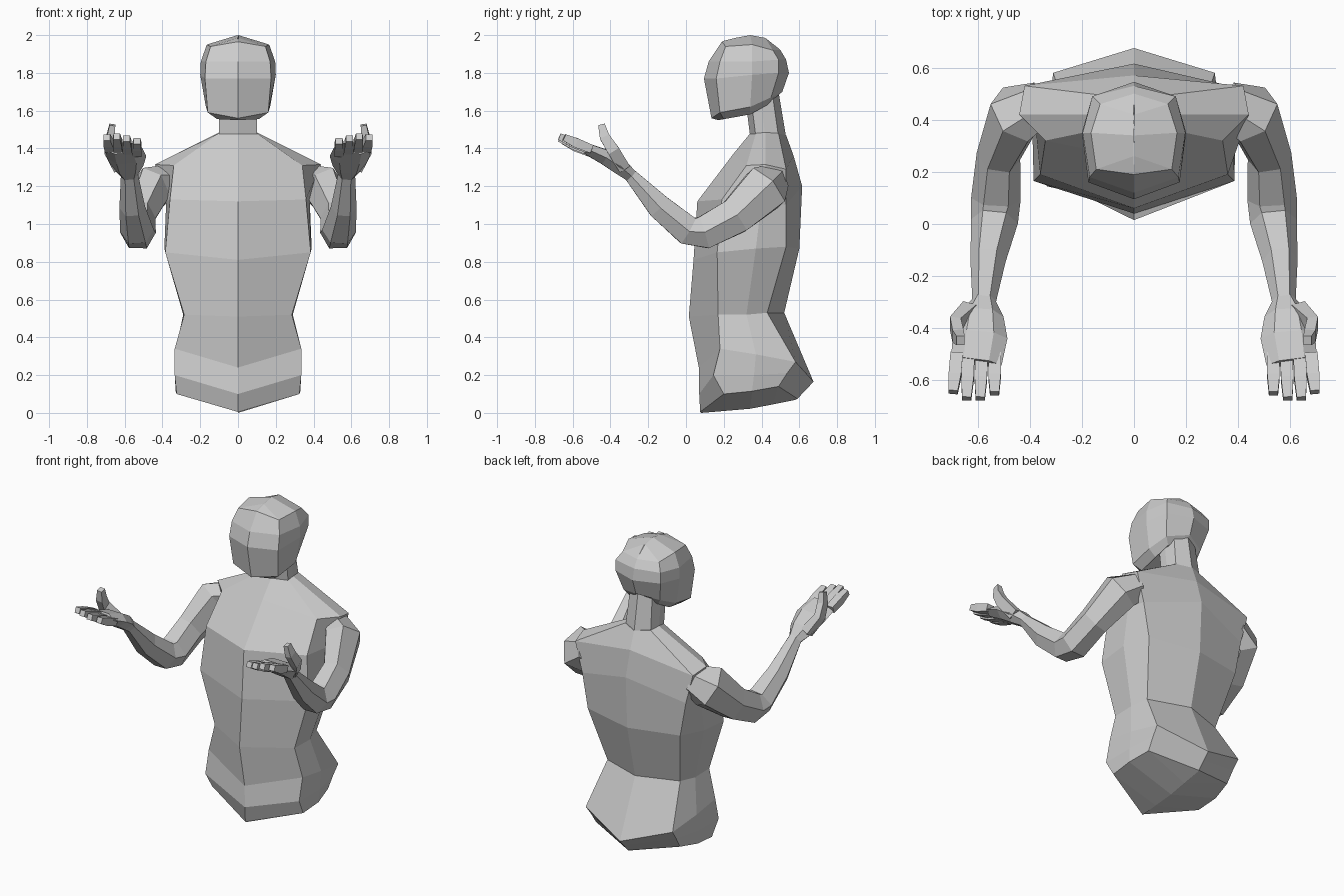
import bpy, bmesh, math
from mathutils import Vector

cube = bpy.data.objects.get("Cube")
if cube:
    bpy.data.objects.remove(cube, do_unlink=True)

clay = bpy.data.materials.new("clay_grey")
clay.use_nodes = True
GREY = (.6, .6, .6, 1)
clay.diffuse_color = GREY
clay.node_tree.nodes["Principled BSDF"].inputs["Base Color"].default_value = GREY


def loft(name, rings):
    """Skin a stack of equal-sized vertex rings and close both ends."""
    bm = bmesh.new()
    loops = [[bm.verts.new(p) for p in ring] for ring in rings]
    n = len(loops[0])
    for low, high in zip(loops, loops[1:]):
        for i in range(n):
            j = (i + 1) % n
            bm.faces.new((low[i], low[j], high[j], high[i]))
    bm.faces.new(loops[0])
    bm.faces.new(loops[-1])
    bmesh.ops.recalc_face_normals(bm, faces=bm.faces)
    mesh = bpy.data.meshes.new(name)
    bm.to_mesh(mesh)
    bm.free()
    mesh.materials.append(clay)
    obj = bpy.data.objects.new(name, mesh)
    bpy.context.collection.objects.link(obj)
    return obj


def body_ring(front, *rest):
    """Full ring from its left half: centre front, side points, centre back."""
    *sides, back = rest
    left = [Vector(p) for p in sides]
    right = [Vector((-p.x, p.y, p.z)) for p in reversed(left)]
    return [Vector((0, *front))] + left + [Vector((0, *back))] + right


def ridge(*points):
    """Ring squeezed onto the centre line, to close a body along a ridge."""
    front, *middle, back = points
    return body_ring(front, *[(.002, *p) for p in middle], back)


def limb(name, path, side, count=6, turn=0):
    """Tube along (centre, half width, half height) stations."""
    centres = [Vector(c) for c, w, h in path]
    rings = []
    for i, (c, w, h) in enumerate(path):
        before = centres[max(i - 1, 0)]
        after = centres[min(i + 1, len(path) - 1)]
        along = (after - before).normalized()
        across = Vector((1, 0, 0))
        across = (across - along * across.dot(along)).normalized()
        up = along.cross(across)
        ring = []
        for k in range(count):
            a = math.tau * k / count + turn
            p = centres[i] + across * w * math.cos(a) + up * h * math.sin(a)
            ring.append(Vector((p.x * side, p.y, p.z)))
        rings.append(ring)
    return loft(name, rings)


# Torso, from the underside ridge up to the base of the neck
loft("torso", [
    ridge((.08, 0), (.2, .01), (.34, .022), (.46, .045), (.58, .069)),
    body_ring((.075, .005), (.325, .2, .1), (.33, .35, .115), (.3, .49, .14), (.59, .075)),
    body_ring((.07, .1), (.335, .145, .2), (.335, .36, .2), (.305, .535, .21), (.635, .122)),
    body_ring((.068, .24), (.335, .18, .34), (.335, .37, .31), (.31, .58, .27), (.675, .165)),
    body_ring((.015, .51), (.285, .17, .52), (.29, .32, .52), (.26, .43, .53), (.52, .53)),
    body_ring((.04, .81), (.385, .165, .85), (.39, .37, .87), (.33, .53, .88), (.6, .87)),
    body_ring((.06, 1.12), (.36, .19, 1.13), (.38, .4, 1.12), (.37, .53, 1.1), (.615, 1.2)),
    body_ring((.25, 1.37), (.34, .32, 1.31), (.44, .42, 1.315), (.42, .53, 1.29), (.57, 1.36)),
    body_ring((.34, 1.48), (.1, .37, 1.48), (.1, .42, 1.485), (.09, .49, 1.48), (.53, 1.47)),
])

# Neck
loft("neck", [
    body_ring((.34, 1.46), (.1, .37, 1.46), (.1, .42, 1.46), (.09, .49, 1.46), (.53, 1.46)),
    body_ring((.32, 1.62), (.1, .35, 1.62), (.1, .4, 1.64), (.08, .46, 1.67), (.49, 1.7)),
])

# Head, from the jaw to the crown ridge
loft("head", [
    body_ring((.17, 1.55), (.11, .2, 1.555), (.12, .34, 1.58), (.1, .43, 1.63), (.49, 1.69)),
    body_ring((.135, 1.56), (.16, .18, 1.59), (.17, .34, 1.62), (.13, .45, 1.67), (.51, 1.7)),
    body_ring((.095, 1.77), (.175, .16, 1.77), (.2, .35, 1.79), (.16, .49, 1.8), (.545, 1.8)),
    body_ring((.12, 1.86), (.17, .18, 1.86), (.197, .35, 1.86), (.16, .49, 1.87), (.53, 1.87)),
    body_ring((.19, 1.965), (.145, .21, 1.94), (.165, .35, 1.95), (.13, .46, 1.92), (.5, 1.92)),
    ridge((.2, 1.97), (.26, 1.985), (.34, 2), (.42, 1.985), (.49, 1.93)),
])

ARM = [
    ((.36, .46, 1.23), .09, .09),
    ((.455, .42, 1.19), .11, .14),
    ((.52, .26, 1.04), .085, .11),
    ((.53, .095, .955), .095, .1),
    ((.535, .01, .965), .09, .088),
    ((.56, -.14, 1.09), .068, .075),
    ((.575, -.3, 1.265), .045, .038),
]
PALM = [
    ((.575, -.29, 1.255), .045, .038),
    ((.585, -.35, 1.305), .085, .05),
    ((.59, -.43, 1.355), .105, .047),
    ((.605, -.53, 1.4), .098, .033),
]
THUMB = [
    ((.63, -.33, 1.3), .04, .045),
    ((.685, -.385, 1.39), .03, .045),
    ((.675, -.43, 1.46), .03, .038),
    ((.665, -.447, 1.525), .022, .025),
]
# Each finger: name, knuckle x, fingertip x, reach, lift
FINGERS = [
    ("little", .535, .535, .12, -.01),
    ("ring", .585, .59, .14, -.005),
    ("middle", .635, .642, .14, .005),
    ("index", .68, .694, .115, .012),
]

# Arms and hands, palms up with the thumbs outward
for side, label in ((1, "left"), (-1, "right")):
    limb(label + "_arm", ARM, side)
    limb(label + "_palm", PALM, side)
    limb(label + "_thumb", THUMB, side, 4, math.pi / 4)
    for name, base, tip, reach, lift in FINGERS:
        z = 1.395 + lift
        finger = [
            ((base, -.5, z - .01), .034, .032),
            (((base + tip) / 2, -.53 - reach * .45, z + reach * .2), .034, .036),
            ((tip, -.53 - reach, z + reach * .45), .025, .025),
        ]
        limb(f"{label}_{name}_finger", finger, side, 4, math.pi / 4)
